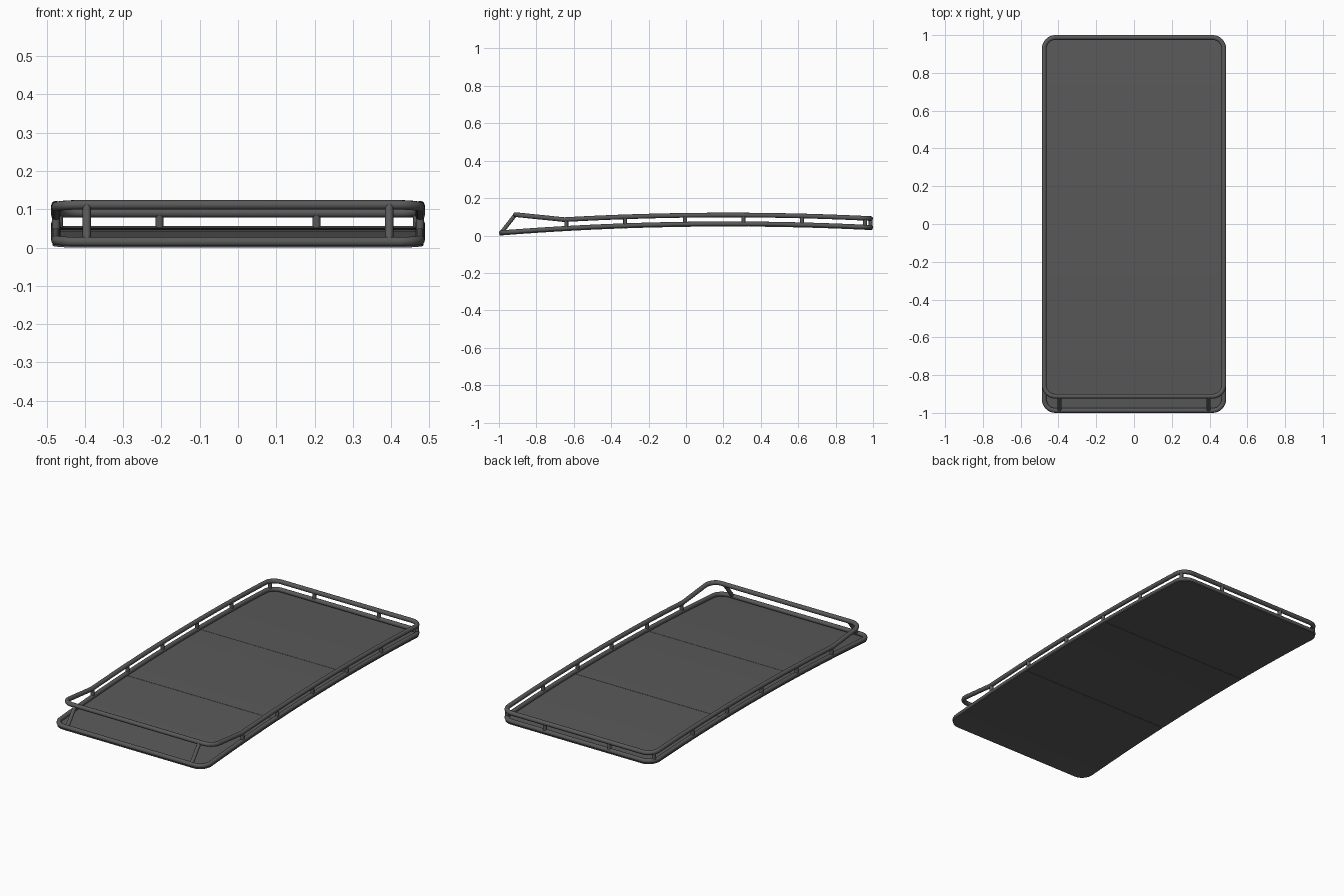
import bpy, bmesh, math
from mathutils import Vector

if "Cube" in bpy.data.objects:
    bpy.data.objects.remove(bpy.data.objects["Cube"])

R = 0.0125           # rail tube radius
HX = 0.4755          # rail centreline half width
BACK = 0.9875        # rail centreline at the back
FRONT_LOW, FRONT_UP = -0.9875, -0.912
KINK = -0.65         # where the upper rail starts to rise
CR = 0.06            # corner radius


def low_z(y):
    return 0.061 + 0.0145 * y - 0.0325 * y * y


def up_z(y):
    if y >= KINK:
        return low_z(y) + 0.047
    z0 = low_z(KINK) + 0.047
    return z0 + (0.1115 - z0) * (KINK - y) / (KINK - FRONT_UP)


def outline(hx, y0, y1, r, ys):
    """Rounded rectangle, counter-clockwise, with extra points along the sides."""
    pts = []
    for cx, cy, a0 in ((hx - r, y1 - r, 0), (-hx + r, y1 - r, 90),
                       (-hx + r, y0 + r, 180), (hx - r, y0 + r, 270)):
        for i in range(9):
            a = math.radians(a0 + 90 * i / 8)
            pts.append((cx + r * math.cos(a), cy + r * math.sin(a)))
        if a0 == 90:
            pts += [(-hx, y) for y in reversed(ys)]
        if a0 == 270:
            pts += [(hx, y) for y in ys]
    return pts


def smooth(ob):
    bpy.ops.object.select_all(action='DESELECT')
    bpy.context.view_layer.objects.active = ob
    ob.select_set(True)
    bpy.ops.object.shade_smooth_by_angle(angle=math.radians(35))


def rail(name, y0, zf, ys):
    cu = bpy.data.curves.new(name, 'CURVE')
    cu.dimensions = '3D'
    cu.bevel_depth = R
    cu.bevel_resolution = 4
    pts = outline(HX, y0, BACK, CR, ys)
    sp = cu.splines.new('POLY')
    sp.points.add(len(pts) - 1)
    for p, (x, y) in zip(sp.points, pts):
        p.co = (x, y, zf(y), 1)
    sp.use_cyclic_u = True
    ob = bpy.data.objects.new(name, cu)
    bpy.context.collection.objects.link(ob)
    bpy.ops.object.select_all(action='DESELECT')
    bpy.context.view_layer.objects.active = ob
    ob.select_set(True)
    bpy.ops.object.convert(target='MESH')
    smooth(bpy.context.object)


def post(name, a, b, r=0.0105):
    a, b = Vector(a), Vector(b)
    bpy.ops.mesh.primitive_cylinder_add(vertices=16, radius=r, depth=(b - a).length,
                                        location=(a + b) / 2)
    ob = bpy.context.object
    ob.name = name
    ob.rotation_euler = (b - a).to_track_quat('Z', 'Y').to_euler()
    smooth(ob)


# lower and upper rails
rail("lower_rail", FRONT_LOW, low_z, [-0.85 + 0.1 * i for i in range(18)])
rail("upper_rail", FRONT_UP, up_z, [KINK + 0.1 * i for i in range(16)])

# upright posts on sides, back corners and back
spots = [(HX, y) for y in (-0.64, -0.325, -0.005, 0.307, 0.62)]
ca = math.radians(30)
spots.append((HX - CR + CR * math.cos(ca), BACK - CR + CR * math.sin(ca)))
spots.append((0.205, BACK))
for s in (-1, 1):
    for x, y in spots:
        post("upright_post", (s * x, y, low_z(y)), (s * x, y, up_z(y)))
    # sloping front strut
    post("front_strut", (s * 0.395, FRONT_LOW, low_z(FRONT_LOW)),
         (s * 0.395, FRONT_UP, up_z(FRONT_UP)))

# curved floor in three panels, cut from one rounded outline
PX, PY, PR = 0.484, 0.996, 0.068
GAP = 0.001


def half_width(y):
    d = abs(y) - (PY - PR)
    return PX if d <= 0 else PX - PR + math.sqrt(max(PR * PR - d * d, 0))


def panel(name, y0, y1):
    ys = [y0 + (y1 - y0) * i / 10 for i in range(11)]
    for i in range(1, 9):
        e = PY - PR + PR * math.sin(math.radians(90 * i / 8))
        ys += [y for y in (e, -e) if y0 < y < y1]
    bm = bmesh.new()
    rows = []
    for y in sorted(ys):
        w = half_width(y)
        t, b = low_z(y) - 0.010, low_z(y) - 0.0145
        rows.append([bm.verts.new(c) for c in
                     ((-w, y, b), (w, y, b), (w, y, t), (-w, y, t))])
    for p, q in zip(rows, rows[1:]):
        for k in range(4):
            n = (k + 1) % 4
            bm.faces.new((p[k], p[n], q[n], q[k]))
    bm.faces.new(rows[0])
    bm.faces.new(rows[-1])
    bmesh.ops.recalc_face_normals(bm, faces=bm.faces)
    me = bpy.data.meshes.new(name)
    bm.to_mesh(me)
    bm.free()
    ob = bpy.data.objects.new(name, me)
    bpy.context.collection.objects.link(ob)
    smooth(ob)


panel("floor_panel_front", -PY, -1 / 3 - GAP)
panel("floor_panel_middle", -1 / 3 + GAP, 1 / 3 - GAP)
panel("floor_panel_back", 1 / 3 + GAP, PY)

# dark grey finish
mat = bpy.data.materials.new("dark_grey")
mat.diffuse_color = (0.1, 0.1, 0.1, 1)
mat.use_nodes = True
mat.node_tree.nodes["Principled BSDF"].inputs["Base Color"].default_value = mat.diffuse_color
for ob in bpy.context.scene.objects:
    ob.data.materials.clear()
    ob.data.materials.append(mat)
